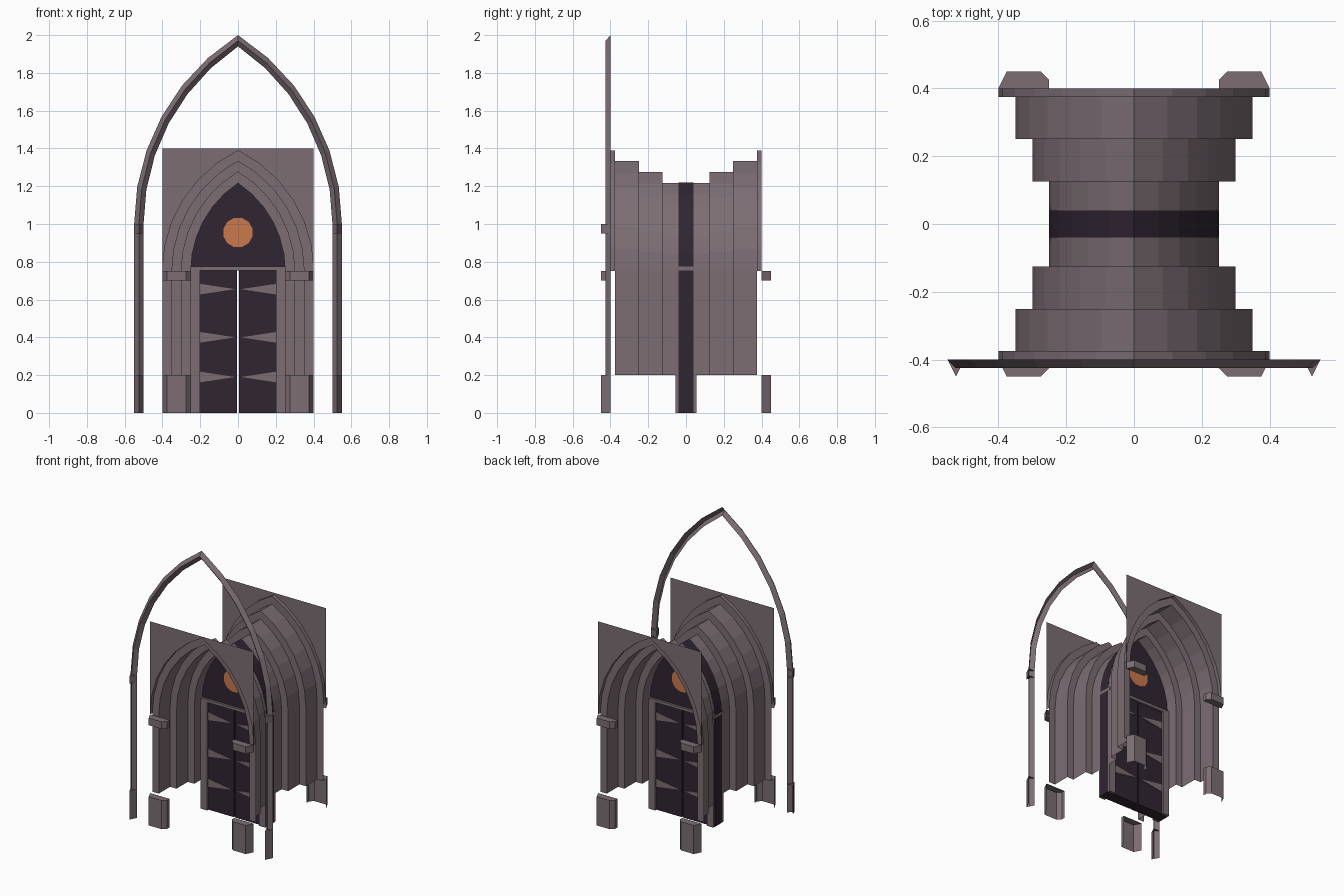
import bpy, bmesh, math

if "Cube" in bpy.data.objects:
    bpy.data.objects.remove(bpy.data.objects["Cube"])


def material(name, rgb):
    m = bpy.data.materials.new(name)
    m.use_nodes = True
    m.diffuse_color = (*rgb, 1)
    m.node_tree.nodes["Principled BSDF"].inputs["Base Color"].default_value = (*rgb, 1)
    return m


STONE = material("mauve stone", (0.2, 0.155, 0.175))
DARK = material("dark wood", (0.029, 0.018, 0.031))
ORANGE = material("orange glass", (0.6, 0.19, 0.075))


def finish(name, bm, mat):
    bmesh.ops.recalc_face_normals(bm, faces=bm.faces)
    mesh = bpy.data.meshes.new(name)
    bm.to_mesh(mesh)
    bm.free()
    mesh.materials.append(mat)
    obj = bpy.data.objects.new(name, mesh)
    bpy.context.collection.objects.link(obj)
    return obj


def arch(half, offset, spring, base=None, steps=6):
    """Pointed arch outline in x, z, from the right foot to the left foot."""
    radius = half + offset
    top = math.acos(offset / radius)
    side = [(half, base)] if base is not None else []
    for i in range(steps + 1):
        a = top * i / steps
        side.append((radius * math.cos(a) - offset, spring + radius * math.sin(a)))
    side[-1] = (0, side[-1][1])
    return side + [(-x, z) for x, z in reversed(side[:-1])]


def loft(name, paths, mat):
    """Open sheet through a sequence of equally long point paths."""
    bm = bmesh.new()
    rows = [[bm.verts.new(p) for p in path] for path in paths]
    for r, s in zip(rows, rows[1:]):
        for i in range(len(r) - 1):
            bm.faces.new((r[i], r[i + 1], s[i + 1], s[i]))
    return finish(name, bm, mat)


def at_y(path, y):
    return [(x, y, z) for x, z in path]


def slab(name, outline, y0, y1, mat):
    """Solid x, z outline given thickness along y."""
    bm = bmesh.new()
    face = bm.faces.new([bm.verts.new((x, y0, z)) for x, z in outline])
    new = bmesh.ops.extrude_face_region(bm, geom=[face])["geom"]
    moved = [v for v in new if isinstance(v, bmesh.types.BMVert)]
    bmesh.ops.translate(bm, verts=moved, vec=(0, y1 - y0, 0))
    return finish(name, bm, mat)


def plate(name, x0, x1, z0, z1, y0, y1, mat):
    return slab(name, [(x0, z0), (x1, z0), (x1, z1), (x0, z1)], y0, y1, mat)


def block(name, plan, z0, z1, bottom):
    """Moulded block with an open back, closed on top."""
    bm = bmesh.new()
    low = [bm.verts.new((x, y, z0)) for x, y in plan]
    high = [bm.verts.new((x, y, z1)) for x, y in plan]
    for i in range(len(plan) - 1):
        bm.faces.new((low[i], low[i + 1], high[i + 1], high[i]))
    bm.faces.new(high)
    if bottom:
        bm.faces.new(low)
    return finish(name, bm, STONE)


SPRING, OFFSET = 0.75, 0.31

# Stepped portal vault, narrowing to the middle and widening again
front = [(0.4, -0.375), (0.35, -0.375), (0.35, -0.25), (0.3, -0.25),
         (0.3, -0.125), (0.25, -0.125)]
steps = front + [(w, -y) for w, y in reversed(front)]
loft("stepped_vault", [at_y(arch(w, OFFSET, SPRING, 0.2), y) for w, y in steps], STONE)

for face, s in (("front", -1), ("back", 1)):
    # Wall above the arch, with its shallow reveal
    edge = arch(0.4, OFFSET, SPRING)
    loft(face + "_wall", [at_y([(x, 1.4) for x, z in edge], s * 0.4),
                          at_y(edge, s * 0.4), at_y(edge, s * 0.375)], STONE)

    # Plinths and imposts beside the opening
    plan = [(0.4, 0.4), (0.375, 0.45), (0.275, 0.45), (0.25, 0.425), (0.25, 0.4)]
    for side, m in (("left", 1), ("right", -1)):
        outline = [(m * x, s * y) for x, y in plan]
        block(f"{face}_{side}_plinth", outline, 0, 0.2, False)
        block(f"{face}_{side}_impost", outline, 0.7, 0.75, True)

        # Door frame post and tapered hinges
        plate(f"{face}_{side}_door_post", m * 0.2, m * 0.25, 0, 0.755,
              s * 0.04, s * 0.055, STONE)
        for i, z in enumerate((0.19, 0.4, 0.655)):
            slab(f"{face}_{side}_hinge_{i + 1}",
                 [(m * 0.2, z - 0.028), (m * 0.2, z + 0.028), (m * 0.015, z)],
                 s * 0.04, s * 0.044, STONE)

    # Round window
    ring = [math.tau * (i + 0.5) / 12 for i in range(12)]
    slab(face + "_round_window",
         [(0.08 * math.cos(a), 0.955 + 0.08 * math.sin(a)) for a in ring],
         s * 0.04, s * 0.045, ORANGE)

# Door leaves, lintel and the panel above them
for side, m in (("left", 1), ("right", -1)):
    plate(side + "_door_leaf", m * 0.004, m * 0.251, 0, 0.755, -0.04, 0.04, DARK)
plate("door_lintel", -0.25, 0.25, 0.755, 0.775, -0.055, 0.055, STONE)
slab("arched_panel", arch(0.251, OFFSET, SPRING + 0.001)[1:-1]
     + [(-0.25, 0.775), (0.25, 0.775)], -0.04, 0.04, DARK)

# Tall free-standing arch moulding with caps and bases
ribs = [(0.55, -0.4), (0.525, -0.425), (0.5, -0.4)]
loft("tall_arch", [at_y(arch(w, 0.634, 1.0, 0), y) for w, y in ribs], STONE)
for side, m in (("left", 1), ("right", -1)):
    wedge = [(m * 0.55, -0.4), (m * 0.525, -0.45), (m * 0.5, -0.4)]
    block(side + "_shaft_base", wedge, 0, 0.2, False)
    block(side + "_shaft_cap", wedge, 0.95, 1.0, True)
